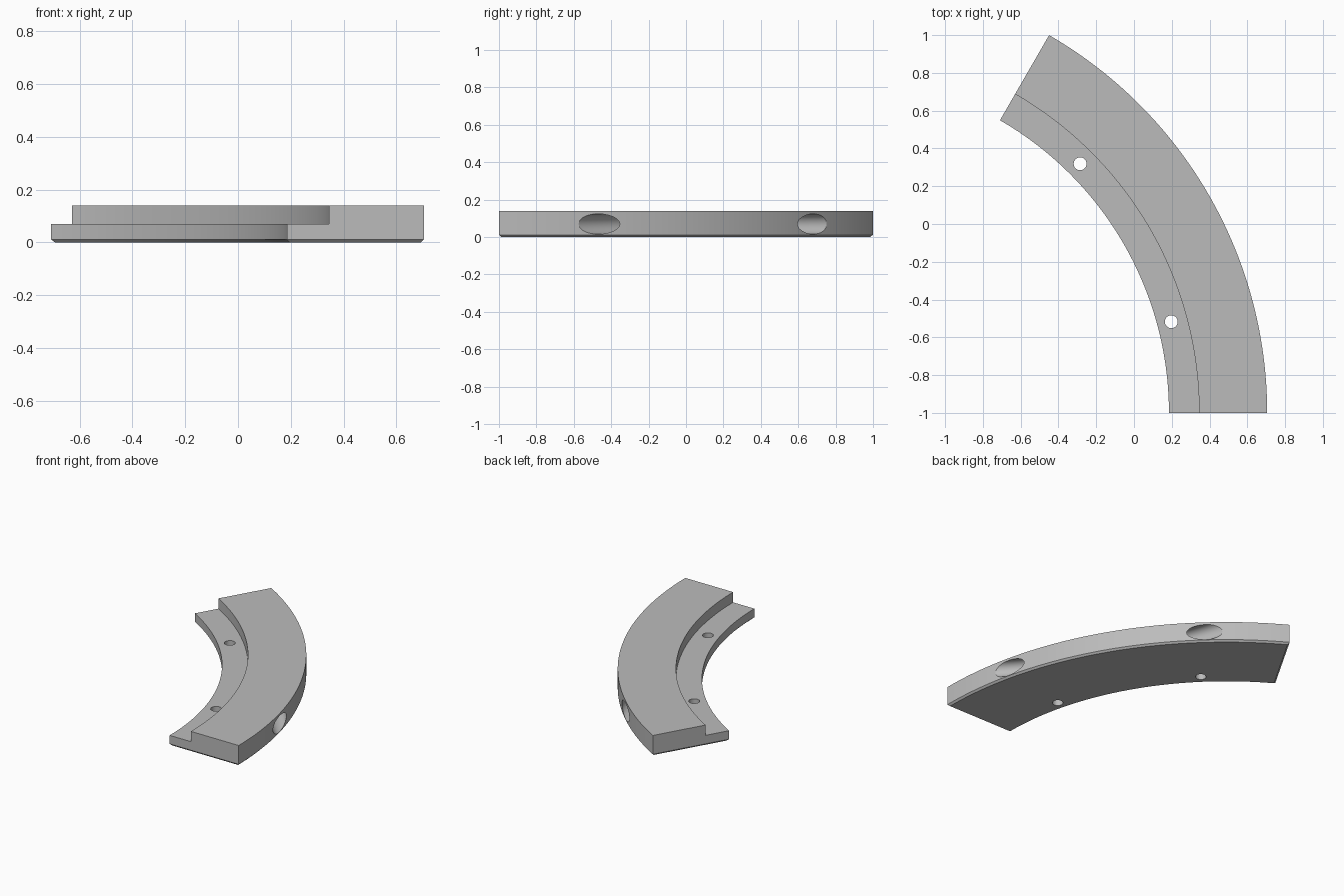
import bpy, bmesh
from math import sin, cos, pi, radians

if "Cube" in bpy.data.objects:
    bpy.data.objects.remove(bpy.data.objects["Cube"])

# Layout: a 60 degree ring segment about an arc centre
CENTRE = (-1.604, -1.0)
R_IN, R_STEP, R_OUT = 1.789, 1.949, 2.309
H_STEP, H_TOP = 0.07, 0.14
CHAMFER = 0.012

grey = bpy.data.materials.new("neutral grey")
grey.use_nodes = True
colour = (0.5, 0.5, 0.5, 1)
grey.diffuse_color = colour
grey.node_tree.nodes["Principled BSDF"].inputs["Base Color"].default_value = colour


def polar(centre, r, angle):
    return centre[0] + r * cos(angle), centre[1] + r * sin(angle)


def sweep(section, centre, start, end, steps):
    """Turn a closed (radius, height) section about a vertical axis."""
    bm = bmesh.new()
    rings = []
    for i in range(steps + 1):
        a = radians(start + (end - start) * i / steps)
        rings.append([bm.verts.new((*polar(centre, r, a), z)) for r, z in section])
    n = len(section)
    for a, b in zip(rings, rings[1:]):
        for k in range(n):
            bm.faces.new((a[k], a[(k + 1) % n], b[(k + 1) % n], b[k]))
    bm.faces.new(rings[0])
    bm.faces.new(rings[-1])
    bmesh.ops.recalc_face_normals(bm, faces=bm.faces)
    return bm


def add_object(name, bm):
    mesh = bpy.data.meshes.new(name)
    bm.to_mesh(mesh)
    bm.free()
    mesh.materials.append(grey)
    obj = bpy.data.objects.new(name, mesh)
    bpy.context.collection.objects.link(obj)
    return obj


# Stepped body, with a chamfer around the whole underside
profile = [(R_IN, 0), (R_OUT, 0), (R_OUT, H_TOP), (R_STEP, H_TOP),
           (R_STEP, H_STEP), (R_IN, H_STEP)]
bm = sweep(profile, CENTRE, 0, 60, 96)
rim = [e for e in bm.edges
       if all(v.co.z < 1e-5 for v in e.verts) and e.calc_face_angle(0) > 1]
bmesh.ops.bevel(bm, geom=rim, offset=CHAMFER, segments=1, affect='EDGES')
body = add_object("stepped_ring_segment", bm)

# Curved channel that enters and leaves through the outer wall
bore, bend = 0.054, 3.16
circle = [(bend + bore * cos(2 * pi * k / 48), H_STEP + bore * sin(2 * pi * k / 48))
          for k in range(48)]
channel = sweep(circle, polar(CENTRE, 5.30, radians(30)), 190, 230, 64)
cutters = [add_object("channel_cutter", channel)]

# Two vertical screw holes through the low ledge
for angle in (15, 45):
    x, y = polar(CENTRE, 1.865, radians(angle))
    bpy.ops.mesh.primitive_cylinder_add(vertices=48, radius=0.034, depth=0.5,
                                        location=(x, y, 0))
    cutter = bpy.context.object
    cutter.name = "screw_hole_cutter"
    cutter.data.materials.append(grey)
    cutters.append(cutter)

# Cut the openings, then drop the helpers
bpy.ops.object.select_all(action='DESELECT')
body.select_set(True)
bpy.context.view_layer.objects.active = body
for cutter in cutters:
    cutter.hide_render = True
    mod = body.modifiers.new("cut", 'BOOLEAN')
    mod.operation = 'DIFFERENCE'
    mod.solver = 'EXACT'
    mod.object = cutter
    bpy.ops.object.modifier_apply(modifier=mod.name)
    bpy.data.objects.remove(cutter)

bpy.ops.object.shade_smooth_by_angle(angle=radians(25))
